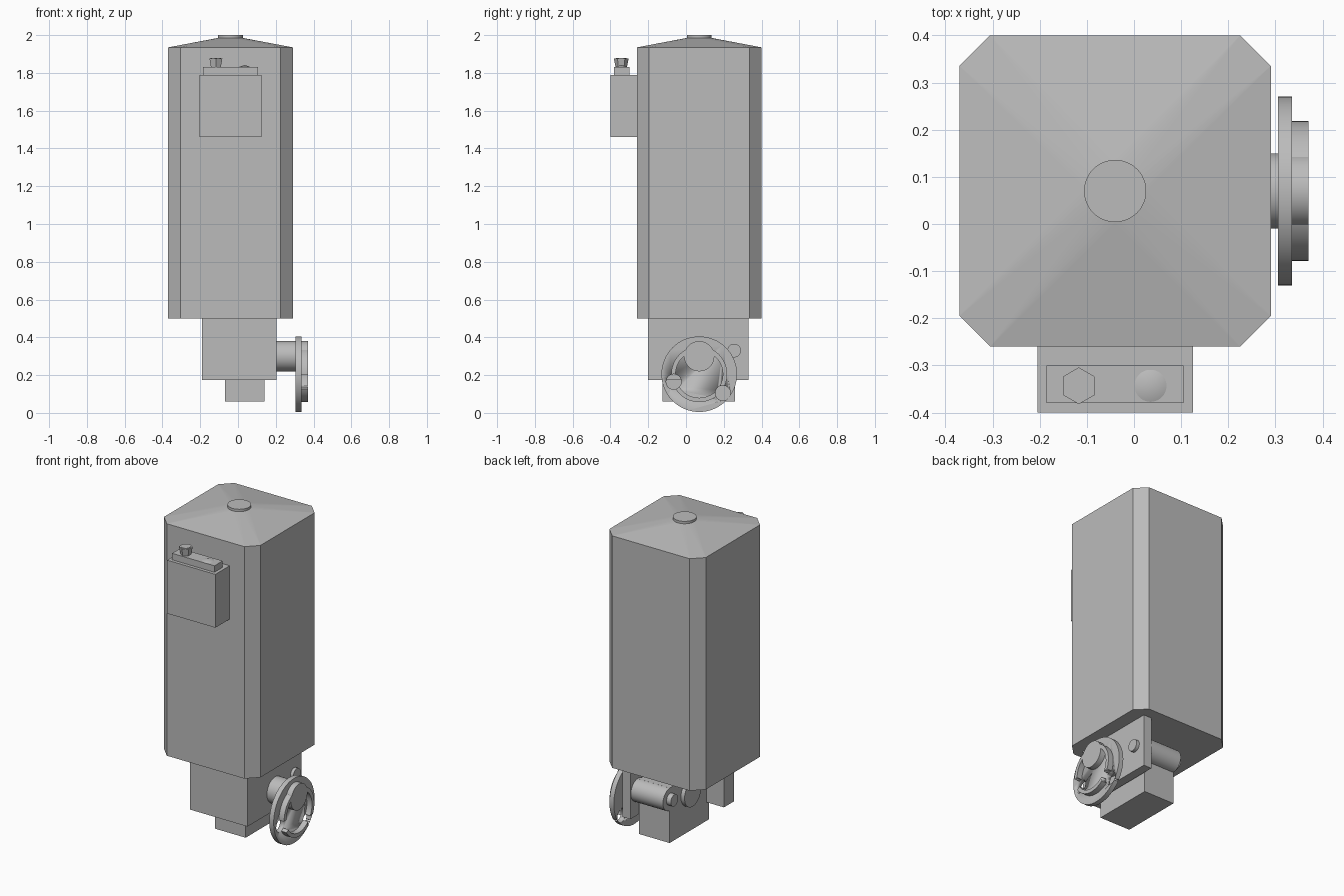
import bpy, bmesh, math
from mathutils import Matrix, Vector

if "Cube" in bpy.data.objects:
    bpy.data.objects.remove(bpy.data.objects["Cube"])

grey = bpy.data.materials.new("light_grey")
grey.diffuse_color = (0.5, 0.5, 0.5, 1)
grey.use_nodes = True
grey.node_tree.nodes["Principled BSDF"].inputs["Base Color"].default_value = grey.diffuse_color


def finish(name, bm, smooth=False):
    bmesh.ops.recalc_face_normals(bm, faces=bm.faces[:])
    me = bpy.data.meshes.new(name)
    bm.to_mesh(me)
    bm.free()
    me.materials.append(grey)
    ob = bpy.data.objects.new(name, me)
    bpy.context.collection.objects.link(ob)
    if smooth:
        bpy.ops.object.select_all(action='DESELECT')
        ob.select_set(True)
        bpy.context.view_layer.objects.active = ob
        bpy.ops.object.shade_smooth_by_angle(angle=math.radians(35))
    return ob


def box(name, x, y, z):
    bm = bmesh.new()
    bmesh.ops.create_cube(bm, size=1)
    for v in bm.verts:
        v.co = [(a + b) / 2 + c * (b - a) for (a, b), c in zip((x, y, z), v.co)]
    return finish(name, bm)


def rod(name, center, lo, hi, r1, r2=None, axis='Z', sides=48):
    """Cylinder or cone from lo to hi; center gives the other two coordinates."""
    bm = bmesh.new()
    bmesh.ops.create_cone(bm, cap_ends=True, segments=sides, radius1=r1,
                          radius2=r1 if r2 is None else r2, depth=hi - lo)
    mid = (lo + hi) / 2
    if axis == 'X':
        m = Matrix.Translation((mid, *center)) @ Matrix.Rotation(math.pi / 2, 4, 'Y')
    else:
        m = Matrix.Translation((*center, mid))
    bm.transform(m)
    return finish(name, bm, sides > 8)


def ring(name, center, x0, x1, r_out, r_in, sides=64):
    """Flat ring around the x axis."""
    bm = bmesh.new()
    prof = [(x0, r_in), (x1, r_in), (x1, r_out), (x0, r_out)]
    vs = [bm.verts.new((x, center[0], center[1] + r)) for x, r in prof]
    es = [bm.edges.new((vs[i], vs[(i + 1) % 4])) for i in range(4)]
    bmesh.ops.spin(bm, geom=vs + es, cent=(0, *center), axis=(1, 0, 0),
                   angle=math.tau, steps=sides, use_merge=True)
    bmesh.ops.remove_doubles(bm, verts=bm.verts[:], dist=1e-5)
    return finish(name, bm, True)


# Main housing: chamfered square prism with a shallow roof lofted to a circle
CX, CY, H, C = -0.04, 0.07, 0.33, 0.065
bm = bmesh.new()
N = 48
square = [(H, -H + C), (H, H - C), (H - C, H), (-H + C, H),
          (-H, H - C), (-H, -H + C), (-H + C, -H), (H - C, -H)]
low = [bm.verts.new((CX + x, CY + y, 0.5)) for x, y in square]
top = [bm.verts.new((CX + x, CY + y, 1.935)) for x, y in square]
bm.faces.new(low)
for i in range(8):
    j = (i + 1) % 8
    bm.faces.new((low[i], low[j], top[j], top[i]))
disc = [bm.verts.new((CX + 0.066 * math.cos(math.tau * k / N),
                      CY + 0.066 * math.sin(math.tau * k / N), 1.985)) for k in range(N)]
near = []
for k in range(N):
    a = math.tau * (k + 0.5) / N
    near.append(max(range(8), key=lambda i: math.cos(a - math.atan2(square[i][1], square[i][0]))))
for k in range(N):
    a, b = disc[k], disc[(k + 1) % N]
    bm.faces.new((a, top[near[k]], b))
    n = near[(k + 1) % N]
    if n != near[k]:
        bm.faces.new((b, top[near[k]], top[n]))
bm.faces.new(disc)
finish("housing", bm, False)
rod("roof_cap", (CX, CY), 1.975, 2.0, 0.066)

# Control box on the front
box("control_box", (-0.205, 0.125), (-0.40, -0.26), (1.46, 1.79))
box("control_plate", (-0.185, 0.105), (-0.38, -0.30), (1.79, 1.83))
rod("hex_knob", (-0.117, -0.343), 1.83, 1.875, 0.03, 0.039, sides=6)
rod("knob_insert", (-0.117, -0.343), 1.87, 1.878, 0.028)
rod("button", (0.035, -0.343), 1.83, 1.842, 0.034, 0.0)

# Lower mechanism: plates, block and shafts
box("front_plate", (-0.19, 0.205), (-0.20, -0.10), (0.175, 0.5))
box("side_plate", (0.15, 0.205), (-0.20, 0.33), (0.175, 0.5))
box("lower_block", (-0.07, 0.14), (-0.125, 0.26), (0.06, 0.40))
rod("shaft_sleeve", (0.255, 0.33), -0.07, 0.15, 0.07, axis='X')
rod("small_shaft", (0.255, 0.33), -0.10, 0.225, 0.036, axis='X')
rod("main_shaft", (0.07, 0.30), -0.095, 0.37, 0.08, axis='X')

# Handwheel with raised rim and two finger holes
W = (0.07, 0.205)
wheel = rod("wheel_disc", W, 0.305, 0.335, 0.2, axis='X', sides=64)
rim = ring("wheel_rim", W, 0.335, 0.37, 0.148, 0.125)
for n, c in enumerate([(-0.065, 0.165), (0.195, 0.105)]):
    cutter = rod("hole_cutter", c, 0.28, 0.40, 0.04, axis='X', sides=32)
    cutter.hide_render = True
    cutter.hide_set(True)
    for ob in (wheel, rim):
        mod = ob.modifiers.new("hole%d" % n, 'BOOLEAN')
        mod.object = cutter
        mod.operation = 'DIFFERENCE'
        mod.solver = 'EXACT'
